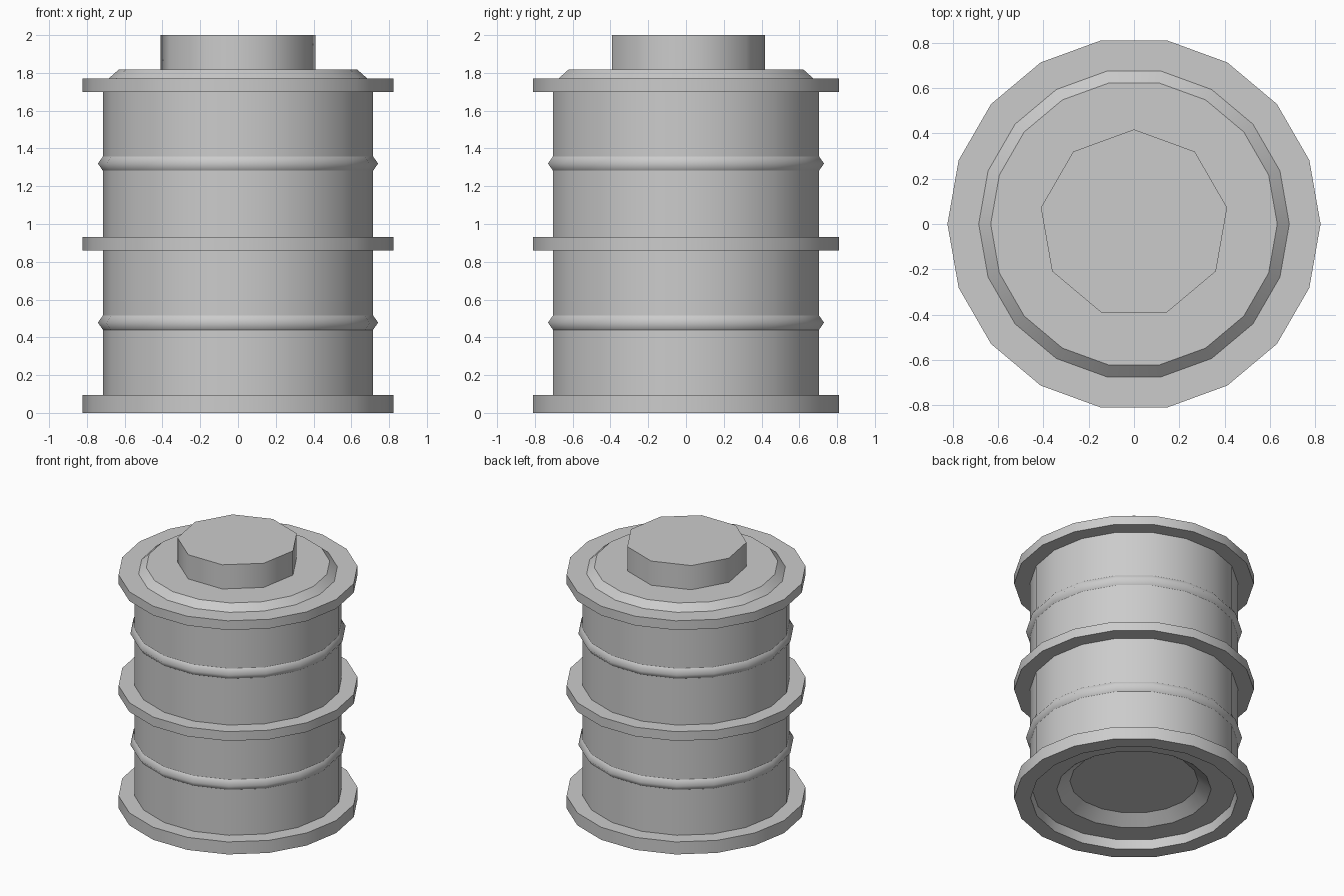
import bpy, bmesh
from math import cos, sin, pi, radians

if "Cube" in bpy.data.objects:
    bpy.data.objects.remove(bpy.data.objects["Cube"])


def lathe(name, profile, sides, start=0.0, capped=True, smooth_angle=30):
    """Revolve (radius, z) points around z; optionally cap both ends."""
    bm = bmesh.new()
    rings = []
    for r, z in profile:
        rings.append([bm.verts.new((r * cos(start + 2 * pi * i / sides),
                                    r * sin(start + 2 * pi * i / sides), z))
                      for i in range(sides)])
    for a, b in zip(rings, rings[1:]):
        for i in range(sides):
            j = (i + 1) % sides
            bm.faces.new((a[i], a[j], b[j], b[i]))
    if capped:
        bm.faces.new(rings[0][::-1])
        bm.faces.new(rings[-1])
    mesh = bpy.data.meshes.new(name)
    bm.to_mesh(mesh)
    bm.free()
    obj = bpy.data.objects.new(name, mesh)
    bpy.context.collection.objects.link(obj)
    bpy.ops.object.select_all(action='DESELECT')
    obj.select_set(True)
    bpy.context.view_layer.objects.active = obj
    bpy.ops.object.shade_smooth_by_angle(angle=radians(smooth_angle))
    return obj


SIDES = 18
BODY, FLANGE = 0.715, 0.823

# Drum shell: recessed underside, three flanges, bevelled lid
lathe("drum_shell", [
    (0.44, 0.135), (0.53, 0.07), (0.70, 0.07), (0.71, 0.0),
    (FLANGE, 0.0), (FLANGE, 0.095), (BODY, 0.095),
    (BODY, 0.86), (FLANGE, 0.86), (FLANGE, 0.93), (BODY, 0.93),
    (BODY, 1.70), (FLANGE, 1.70), (FLANGE, 1.77),
    (0.685, 1.77), (0.632, 1.817)], SIDES)

# Rolled ribs between the flanges, rounded shading over a pointed ridge
for name, z in (("lower_rib", 0.478), ("upper_rib", 1.32)):
    lathe(name, [(BODY, z - 0.038), (0.742, z), (BODY, z + 0.038)],
          SIDES, capped=False, smooth_angle=80)

# Nine-sided cap on the lid
lathe("cap", [(0.417, 1.817), (0.417, 2.0)], 9, start=pi / 2, smooth_angle=45)
